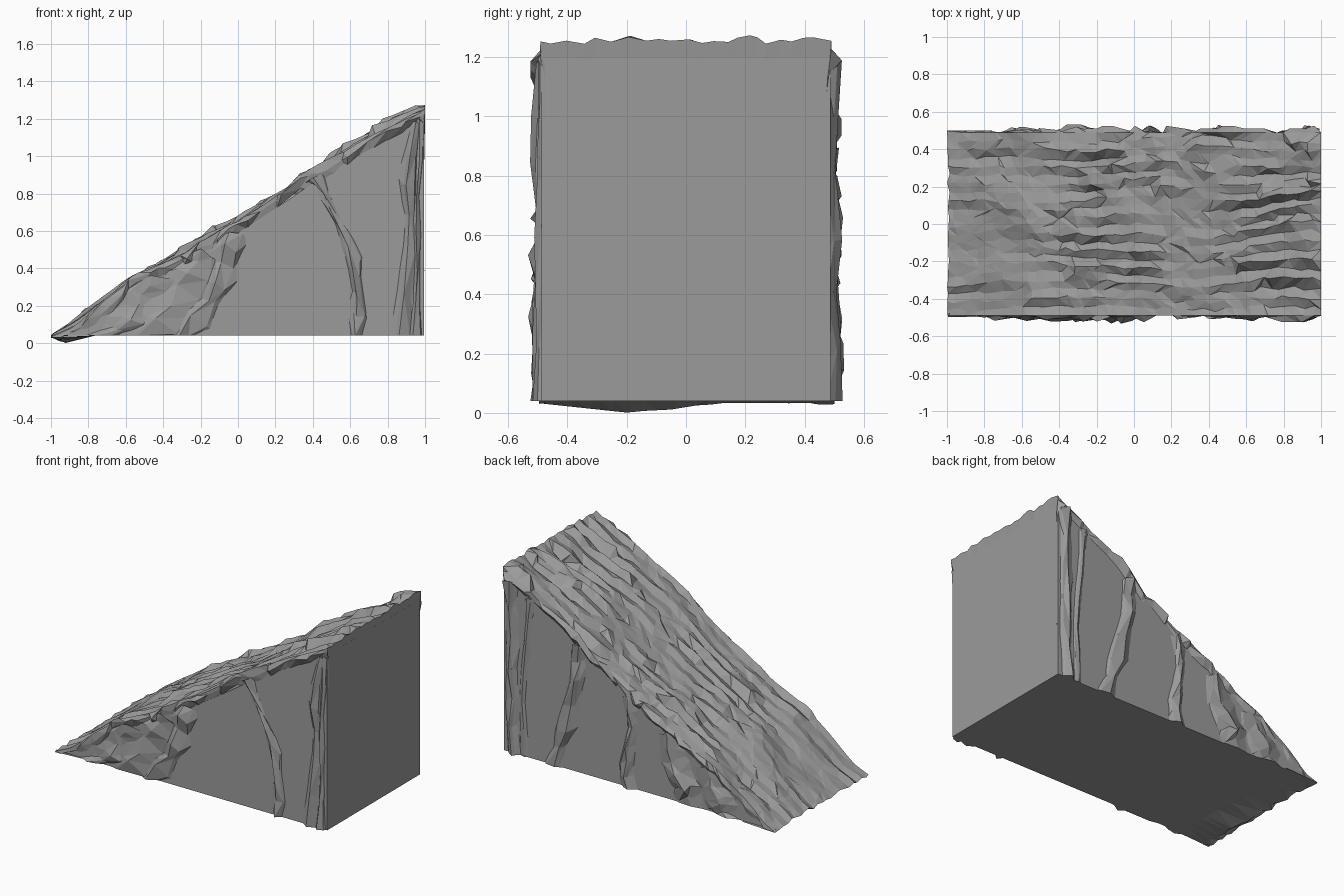
import bpy, bmesh, random
from mathutils import Vector, noise

if "Cube" in bpy.data.objects:
    bpy.data.objects.remove(bpy.data.objects["Cube"])

random.seed(7)
BASE = 0.04
SLOPE = [(-1, .03), (-.85, .115), (-.7, .235), (-.56, .35), (-.4, .42), (-.2, .54),
         (0, .65), (.2, .78), (.4, .915), (.6, 1.04), (.8, 1.15), (1, 1.255)]

stone = bpy.data.materials.new("dark_stone")
stone.diffuse_color = (.33, .33, .33, 1)
stone.use_nodes = True
stone.node_tree.nodes["Principled BSDF"].inputs["Base Color"].default_value = stone.diffuse_color


def slope_z(x):
    for (x0, z0), (x1, z1) in zip(SLOPE, SLOPE[1:]):
        if x <= x1:
            return z0 + (z1 - z0) * (x - x0) / (x1 - x0)
    return SLOPE[-1][1]


def finish(bm, name):
    bmesh.ops.recalc_face_normals(bm, faces=bm.faces)
    me = bpy.data.meshes.new(name)
    bm.to_mesh(me)
    bm.free()
    me.materials.append(stone)
    ob = bpy.data.objects.new(name, me)
    bpy.context.collection.objects.link(ob)
    return ob


def skin(name, rows, cap=False):
    """Triangulated sheet through rows of points, with random diagonals."""
    bm = bmesh.new()
    vs = [[bm.verts.new(p) for p in r] for r in rows]
    for a, b in zip(vs, vs[1:]):
        for j in range(len(a) - 1):
            q = (a[j], a[j + 1], b[j + 1], b[j])
            if random.random() < .5:
                q = q[1:] + q[:1]
            bm.faces.new((q[0], q[1], q[2]))
            bm.faces.new((q[0], q[2], q[3]))
    if cap:
        bm.faces.new(vs[0])
        bm.faces.new(vs[-1])
    return finish(bm, name)


# Solid core: flat side walls, back wall and base
bm = bmesh.new()
outline = [(.995, BASE), (-.94, BASE)] + \
          [(x, slope_z(x) - .06) for x, z in SLOPE[2:-1]] + [(.995, 1.2)]
f = bm.faces.new([bm.verts.new((x, -.487, z)) for x, z in outline])
ext = bmesh.ops.extrude_face_region(bm, geom=[f])
bmesh.ops.translate(bm, vec=(0, .974, 0),
                    verts=[v for v in ext['geom'] if isinstance(v, bmesh.types.BMVert)])
finish(bm, "rock_core")

# Craggy slope: long wandering strands running downhill, broken into stepped chips
NX, NY = 38, 22
phase = [random.random() * 3 for _ in range(NY + 1)]
rows = []
for i in range(NX + 1):
    x0 = -1 + 2 * i / NX
    rough = min(1, max(.3, (x0 + 1) * 1.5 - .15))
    if i == NX:
        rough = .35
    row = []
    for j in range(NY + 1):
        y0 = -.49 + .98 * j / NY
        inner_x, inner_y = 0 < i < NX, 0 < j < NY
        x = x0 + (random.uniform(-.022, .022) if inner_x else random.uniform(0, .015) * (i == 0))
        y = y0
        if inner_y:
            y += .09 * noise.noise((x0 * 1.6, y0 * 2, 4)) * (1 - abs(2 * y0)) ** .5
            y += random.uniform(-.011, .011)
        t = x * 3.4 + phase[j] + 20
        cell = int(t)
        amp = max(0, random.Random(cell * 91 + j).uniform(-.03, .06))
        z = slope_z(x)
        # alternate strands and grooves, then chips with a steep downhill face
        z += rough * (.017 * (-1) ** j * (.6 + noise.noise((x0 * 2, y0 * 4, 9))))
        z += rough * (.035 * noise.noise((x0 * 1.3, y0 * 9, 1)) + amp * (1 - t + cell) - .006)
        z += random.uniform(-.006, .006) * rough
        if x0 < -.45 and i > 0:  # smoother lobes and shallow gullies near the toe
            k = min(1, (-.45 - x0) / .15) * min(1, (x0 + 1) / .12)
            z += k * .045 * noise.noise((x0 * 3, y0 * 4.5, 6))
            z -= k * .03 * max(0, 1 - abs(abs(y0) - .37) / .07)
        if j in (0, NY):
            z -= .02 * rough
        row.append(Vector((x, y, max(min(z, 1.275), .028))))
    # ragged rim that folds over onto both side walls
    for end, s in ((0, -1), (-1, 1)):
        p = row[end]
        drop = .045 + .16 * abs(noise.noise((x0 * 3.3, s * 3, 2)))
        xo = p.x if i in (0, NX) else p.x + random.uniform(-.02, .02)
        out = .49 + random.choice((.0, .008, .02, .035)) * rough
        lip = Vector((xo, s * out, max(p.z - drop * random.uniform(.25, .6), .03)))
        tuck = Vector((xo, s * .478, max(p.z - drop - .02, BASE)))
        row = [tuck, lip] + row if end == 0 else row + [lip, tuck]
    rows.append(row)

# Toe underside bulges slightly below the base
under, dip = [], []
for p in rows[0]:
    bulge = max(0, 1 - abs(p.y + .2) / .3) + .6 * max(0, 1 - abs(p.y + .05) / .1) * .3
    under.append(Vector((-.76, p.y, BASE + .001)))
    dip.append(Vector((-.94 + random.uniform(-.02, .02), p.y, .033 - .032 * min(1, bulge))))
# Crest folds down to meet the flat high wall
crest = [Vector((.99, p.y * .985, p.z - .1)) for p in rows[-1]]
skin("craggy_slope", [under, dip] + rows + [crest])


# Creased ribs flowing down the side walls, broad planes with uneven folds
def rib(name, side, path, width, depth):
    rows = []
    pts = []
    for (x0, z0), (x1, z1) in zip(path, path[1:]):
        pts += [(x0 + (x1 - x0) * k / 2, z0 + (z1 - z0) * k / 2) for k in range(2)]
    pts.append(path[-1])
    for i, (x, z) in enumerate(pts):
        w = width * random.uniform(.65, 1.3)
        d = depth * random.uniform(.35, 1.35)
        a, b = random.uniform(-.45, .1), random.uniform(.3, .7)
        sec = [(-1.3, -.012), (a - .3, d * .5), (a, d), (b, d * random.uniform(.2, .7)), (1, -.012)]
        row = []
        for u, h in sec:
            px = min(x + u * w, .996)
            pz = z if z <= BASE else z - u * w * .5 + random.uniform(-.02, .02)
            pz = max(BASE, min(pz, slope_z(max(px, -1)) - .03))
            row.append((px, side * (.487 + h), pz))
        rows.append(row)
    skin(name, rows, cap=True)


FRONT = [
    ([(.95, 1.17), (.91, .85), (.925, .5), (.88, .04)], .05, .03),
    ([(.98, 1.2), (.955, .8), (.96, .4), (.95, .04)], .03, .025),
    ([(.42, .9), (.5, .72), (.61, .5), (.65, .25), (.64, .04)], .05, .025),
    ([(-.03, .6), (-.06, .42), (-.16, .22), (-.29, .04)], .08, .035),
    ([(-.19, .5), (-.22, .36), (-.34, .2), (-.52, .04)], .14, .03),
    ([(-.4, .36), (-.47, .25), (-.58, .13), (-.72, .04)], .13, .025),
]
BACK = [
    ([(.95, 1.18), (.93, .8), (.945, .4), (.92, .04)], .05, .035),
    ([(.8, 1.1), (.82, .8), (.86, .4), (.84, .04)], .035, .015),
    ([(.44, .9), (.46, .65), (.54, .3), (.63, .04)], .085, .035),
    ([(.08, .66), (.05, .45), (.1, .2), (.08, .04)], .06, .03),
    ([(-.22, .48), (-.24, .3), (-.34, .15), (-.36, .04)], .11, .035),
    ([(-.5, .33), (-.53, .2), (-.6, .1), (-.65, .04)], .12, .025),
]
for label, side, ribs in (("front", -1, FRONT), ("back", 1, BACK)):
    for k, (path, w, d) in enumerate(ribs):
        rib(f"{label}_rib_{k + 1}", side, path, w, d)
